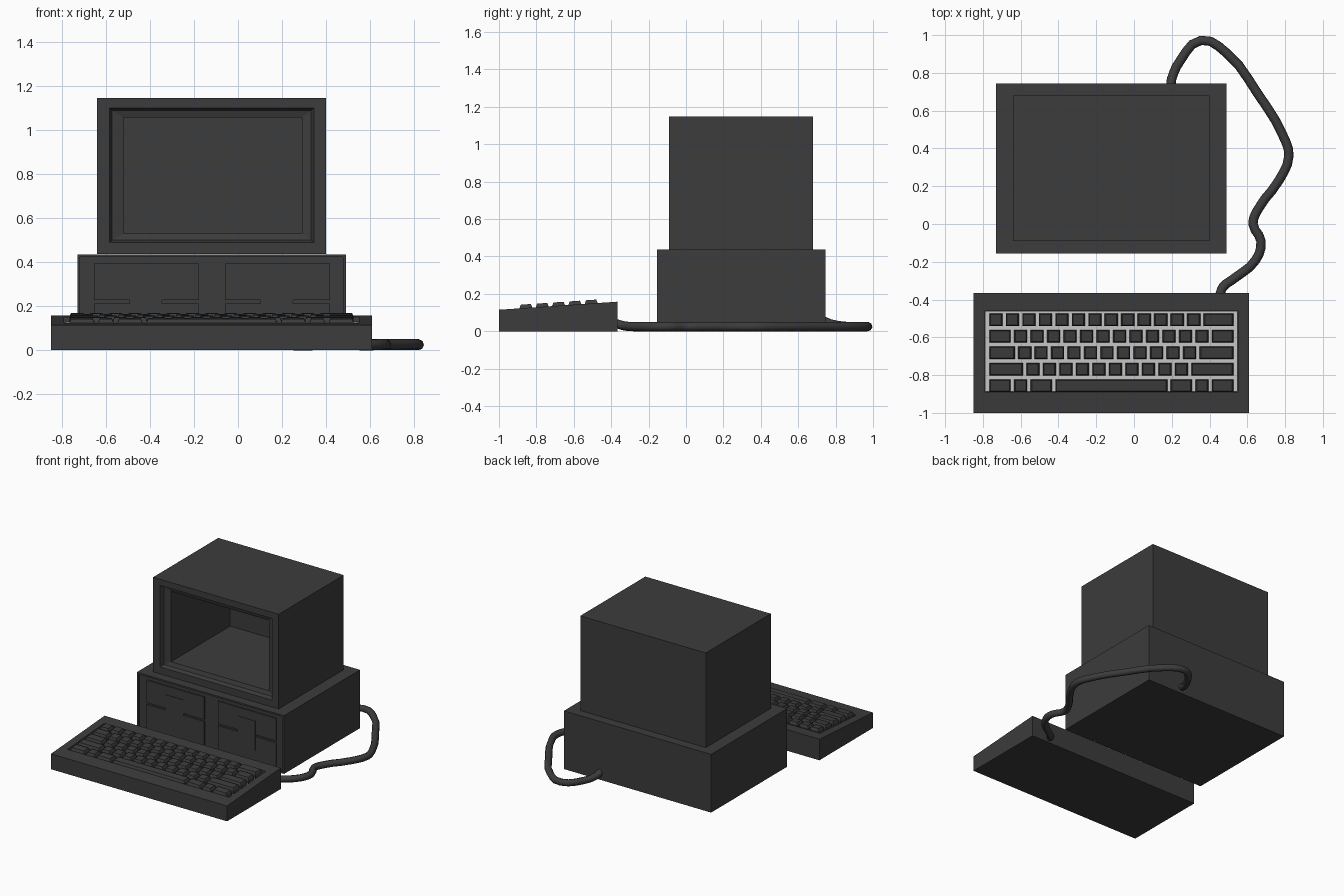
import bpy, bmesh
from mathutils import Vector

if "Cube" in bpy.data.objects:
    bpy.data.objects.remove(bpy.data.objects["Cube"])

dark = bpy.data.materials.new("dark_plastic")
dark.diffuse_color = (0.045, 0.045, 0.045, 1)
dark.use_nodes = True
dark.node_tree.nodes["Principled BSDF"].inputs["Base Color"].default_value = dark.diffuse_color


def build(name, shells, mat=dark, bevel=0.0):
    """Each shell is a list of four-point rings, bridged in order and capped at both ends."""
    bm = bmesh.new()
    for rings in shells:
        loops = [[bm.verts.new(p) for p in ring] for ring in rings]
        for a, b in zip(loops, loops[1:]):
            for i in range(4):
                j = (i + 1) % 4
                bm.faces.new((a[i], a[j], b[j], b[i]))
        bm.faces.new(loops[0])
        bm.faces.new(loops[-1])
    bmesh.ops.recalc_face_normals(bm, faces=bm.faces)
    mesh = bpy.data.meshes.new(name)
    bm.to_mesh(mesh)
    bm.free()
    ob = bpy.data.objects.new(name, mesh)
    bpy.context.collection.objects.link(ob)
    if mat:
        mesh.materials.append(mat)
    if bevel:
        mod = ob.modifiers.new("edge", 'BEVEL')
        mod.width, mod.segments = bevel, 1
    return ob


def upright(y, x0, x1, z0, z1):
    return [(x0, y, z0), (x1, y, z0), (x1, y, z1), (x0, y, z1)]


SLOPE = 0.068


def deck(y):
    return 0.115 + SLOPE * (y + 1)


def sloped(x0, x1, y0, y1, dz):
    """Rectangle parallel to the sloping keyboard top, offset by dz."""
    return [(x, y, deck(y) + dz) for x, y in ((x0, y0), (x1, y0), (x1, y1), (x0, y1))]


# Monitor: outer box, stepped bezel and deep open cavity
build("monitor_shell", [[
    upright(0.68, -0.64, 0.40, 0.438, 1.147),
    upright(-0.09, -0.64, 0.40, 0.438, 1.147),
    upright(-0.09, -0.585, 0.345, 0.49, 1.10),
    upright(-0.06, -0.572, 0.332, 0.50, 1.09),
    upright(-0.05, -0.52, 0.29, 0.53, 1.057),
    upright(0.65, -0.52, 0.29, 0.53, 1.057)]])

# System case with a shallow recessed front
build("system_case", [[
    upright(0.745, -0.73, 0.49, 0.0, 0.436),
    upright(-0.155, -0.73, 0.49, 0.0, 0.436),
    upright(-0.155, -0.718, 0.478, 0.012, 0.424),
    upright(-0.14, -0.718, 0.478, 0.012, 0.424)]])

# Two disk drives: split fascia around a slot, plus a latch block
for side, x0 in (("left", -0.655), ("right", -0.06)):
    x1 = x0 + 0.478
    build(side + "_drive_fascia", [
        [upright(-0.135, x0, x1, a, b), upright(-0.15, x0, x1, a, b)]
        for a, b in ((0.035, 0.213), (0.227, 0.395))])
    latch = (x0 + 0.163, x0 + 0.31, 0.11, 0.33)
    build(side + "_drive_latch", [[upright(-0.135, *latch), upright(-0.154, *latch)]])

# Keyboard body: wedge with a recessed key well
build("keyboard_body", [[
    [(-0.85, -1, 0), (0.61, -1, 0), (0.61, -0.365, 0), (-0.85, -0.365, 0)],
    sloped(-0.85, 0.61, -1, -0.365, 0),
    sloped(-0.79, 0.55, -0.89, -0.457, 0),
    sloped(-0.79, 0.55, -0.89, -0.457, -0.03)]])

# Light plate under the keys
build("key_plate", [[sloped(-0.785, 0.545, -0.885, -0.462, -0.032),
                     sloped(-0.785, 0.545, -0.885, -0.462, -0.024)]], mat=None)

# Key caps: five rows measured in key units, back to front
U = 0.0873
rows = [[1] * 13 + [2],
        [1.5] + [1] * 12 + [1.5],
        [1.75] + [1] * 11 + [2.25],
        [2.25] + [1] * 10 + [2.75],
        [1.5, 1, 1.5, 7, 1.5, 1, 1.5]]
keys = []
for r, row in enumerate(rows):
    x = -0.775
    yc = -0.507 - r * U
    for w in row:
        a, b = x + 0.009, x + w * U - 0.009
        keys.append([sloped(a, b, yc - 0.034, yc + 0.034, -0.026),
                     sloped(a, b, yc - 0.034, yc + 0.034, 0.002),
                     sloped(a + 0.007, b - 0.007, yc - 0.027, yc + 0.027, 0.019)])
        x += w * U
build("key_caps", keys)

# Cable lying on the desk from the case back to the keyboard back
path = [(0.195, 0.735, 0.055), (0.20, 0.77, 0.04), (0.245, 0.865, 0.025), (0.355, 0.972, 0.025),
        (0.49, 0.905, 0.025), (0.655, 0.69, 0.025), (0.79, 0.465, 0.025),
        (0.82, 0.36, 0.025), (0.77, 0.235, 0.025), (0.655, 0.075, 0.025),
        (0.63, 0.0, 0.025), (0.672, -0.09, 0.025), (0.645, -0.19, 0.025),
        (0.535, -0.285, 0.025), (0.47, -0.335, 0.03), (0.455, -0.375, 0.042)]
curve = bpy.data.curves.new("cable", 'CURVE')
curve.dimensions = '3D'
curve.bevel_depth = 0.025
curve.bevel_resolution = 2
curve.resolution_u = 3
curve.use_fill_caps = True
spline = curve.splines.new('BEZIER')
spline.bezier_points.add(len(path) - 1)
for pt, co in zip(spline.bezier_points, path):
    pt.co = Vector(co)
    pt.handle_left_type = pt.handle_right_type = 'AUTO'
curve.materials.append(dark)
bpy.context.collection.objects.link(bpy.data.objects.new("cable", curve))
